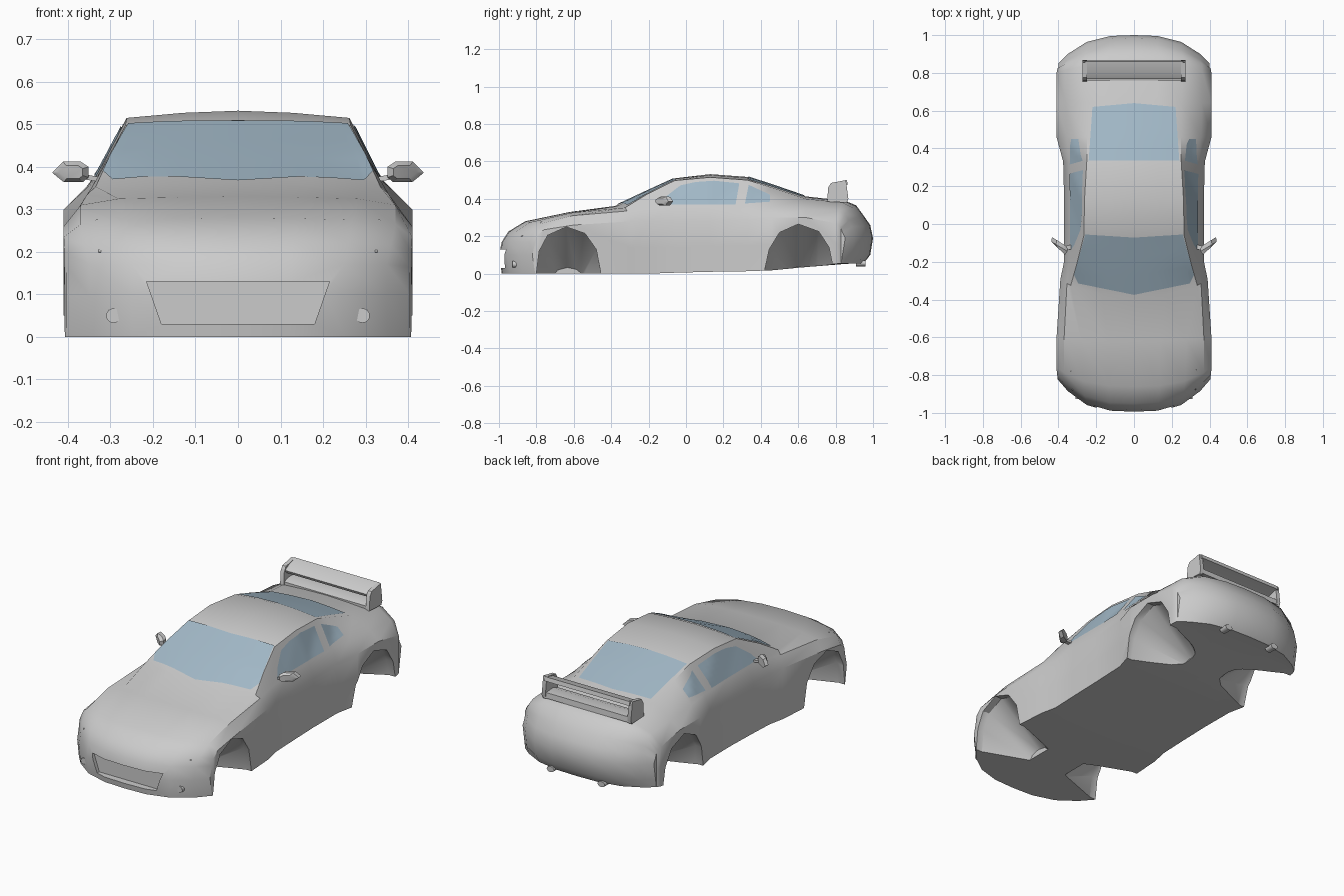
import bpy, bmesh
from mathutils import Vector
from mathutils.bvhtree import BVHTree

if "Cube" in bpy.data.objects:
    bpy.data.objects.remove(bpy.data.objects["Cube"])

glass = bpy.data.materials.new("glass")
glass.diffuse_color = (0.36, 0.48, 0.57, 1)
glass.use_nodes = True
glass.node_tree.nodes["Principled BSDF"].inputs["Base Color"].default_value = glass.diffuse_color


def make(name, verts, faces, mat=None, smooth=True):
    bm = bmesh.new()
    vs = [bm.verts.new(v) for v in verts]
    for f in faces:
        bm.faces.new([vs[i] for i in f])
    bmesh.ops.remove_doubles(bm, verts=bm.verts, dist=1e-5)
    bmesh.ops.recalc_face_normals(bm, faces=bm.faces)
    me = bpy.data.meshes.new(name)
    bm.to_mesh(me)
    bm.free()
    ob = bpy.data.objects.new(name, me)
    bpy.context.collection.objects.link(ob)
    if mat:
        me.materials.append(mat)
    if smooth:
        shade(ob)
    return ob


def shade(ob):
    bpy.ops.object.select_all(action='DESELECT')
    ob.select_set(True)
    bpy.context.view_layer.objects.active = ob
    bpy.ops.object.shade_smooth_by_angle(angle=0.6)


def loft(name, rings, caps=True, smooth=True):
    """Bridge closed rings of equal length."""
    n = len(rings[0])
    verts = [v for r in rings for v in r]
    faces = [(k * n + i, k * n + (i + 1) % n, (k + 1) * n + (i + 1) % n, (k + 1) * n + i)
             for k in range(len(rings) - 1) for i in range(n)]
    if caps:
        faces += [tuple(range(n)), tuple(range((len(rings) - 1) * n, len(rings) * n))]
    return make(name, verts, faces, smooth=smooth)


# Body cross-sections: y, plan sweep, floor z, half width, shoulder z,
# belt x, belt z, roof edge x, roof edge z, centre top z
stations = [
    (-.985, .185, 0, .405, .165, .35, .17, .25, .17, .17),
    (-.95, .155, 0, .408, .20, .36, .215, .26, .223, .225),
    (-.86, .10, 0, .41, .235, .37, .265, .27, .275, .28),
    (-.62, .02, 0, .41, .26, .37, .31, .28, .325, .33),
    (-.38, .10, 0, .39, .28, .355, .335, .335, .353, .362),
    (-.22, .03, 0, .37, .28, .345, .35, .302, .425, .437),
    (-.06, 0, .005, .37, .28, .34, .36, .265, .498, .51),
    (.13, 0, .01, .37, .28, .34, .36, .262, .515, .532),
    (.33, 0, .013, .375, .29, .345, .36, .25, .50, .517),
    (.46, 0, .018, .41, .30, .355, .355, .25, .46, .475),
    (.64, 0, .035, .41, .30, .36, .345, .25, .40, .413),
    (.85, -.05, .052, .41, .27, .36, .335, .26, .38, .39),
    (.91, -.09, .055, .405, .255, .36, .32, .26, .355, .365),
    (.95, -.13, .055, .40, .24, .35, .285, .25, .305, .31),
    (.985, -.16, .10, .40, .22, .35, .25, .25, .255, .26)]


def ring(s, flat=None, y=None):
    y0, sw, zb, w, zs, xb, zbelt, xr, zr, zt = s
    half = [(0, zb), (xr / 2, zb), (xr, zb), (xb, zb), (w, zb), (w, (zb + zs) / 2), (w, zs),
            (xb, zbelt), (xr, zr), (xr / 2, zt - .3 * (zt - zr)), (0, zt)]
    pts = half + [(-x, z) for x, z in half[-2:0:-1]]
    return [(x, (y0 if y is None else y) + sw * (abs(x) / .41) ** 3, z if flat is None else flat)
            for x, z in pts]


rings = [ring(stations[0], .1, -1)] + [ring(s) for s in stations] + [ring(stations[-1], .19, 1)]
body = loft("car_body", rings, caps=False)
bm = bmesh.new()
bm.from_mesh(body.data)
tree = BVHTree.FromBMesh(bm)
bm.free()


def project(p, axis, side):
    """Drop a 2D point onto the body along an axis, just above the surface."""
    p = list(p)
    p.insert(axis, side * 3)
    d = Vector((0, 0, 0))
    d[axis] = -side
    loc, nor, _, _ = tree.ray_cast(Vector(p), d)
    return loc - d * .004


def panel(name, a, b, axis, side, mat=None, k=4, rows=6):
    """Surface-hugging patch between two point chains."""
    def dense(c):
        out = [Vector(c[0])]
        for p, q in zip(c, c[1:]):
            out += [Vector(p).lerp(Vector(q), (i + 1) / k) for i in range(k)]
        return out
    a, b = dense(a), dense(b)
    n = len(a)
    verts = [project(a[i].lerp(b[i], r / rows), axis, side) for r in range(rows + 1) for i in range(n)]
    faces = [(r * n + i, r * n + i + 1, (r + 1) * n + i + 1, (r + 1) * n + i)
             for r in range(rows) for i in range(n - 1)]
    return make(name, verts, faces, mat)


# Windows
panel("windscreen", [(-.318, -.27), (-.295, -.315), (0, -.375), (.295, -.315), (.318, -.27)],
      [(-.258, -.055), (-.235, -.057), (0, -.072), (.235, -.057), (.258, -.055)], 2, 1, glass)
panel("rear_window", [(-.24, .335), (0, .335), (.24, .335)],
      [(-.22, .62), (0, .64), (.22, .62)], 2, 1, glass)
for s, tag in ((1, "right"), (-1, "left")):
    panel("door_window_" + tag, [(-.14, .372), (-.07, .37), (.05, .37), (.15, .37), (.265, .37)],
          [(-.11, .41), (-.03, .472), (.05, .49), (.15, .497), (.285, .483)], 0, s, glass)
    panel("quarter_window_" + tag, [(.315, .375), (.45, .385)],
          [(.335, .475), (.45, .422)], 0, s, glass)


# Wheel arches and grille recess are cut from the body
arches = [(-.63, [(-.80, -.06), (-.80, 0), (-.785, .12), (-.74, .205), (-.64, .25), (-.54, .215),
                  (-.48, .13), (-.455, 0), (-.455, -.06)]),
          (.60, [(.415, -.06), (.42, .015), (.445, .13), (.5, .22), (.6, .265), (.71, .225),
                 (.765, .14), (.785, .04), (.785, -.06)])]
cutters = []
for s in (1, -1):
    for yc, prof in arches:
        cutters.append(loft("arch_cutter", [
            [(s * x, yc + (y - yc) * f, -.06 + (z + .06) * g) for y, z in prof]
            for x, f, g in ((.5, 1, 1), (.37, 1, 1), (.12, .5, .3))]))
grille = [(-.215, .13), (.215, .13), (.18, .03), (-.18, .03)]
cutters.append(loft("grille_cutter", [[(x, y, z) for x, z in grille] for y in (-1.1, -.95)]))
for c in cutters:
    c.hide_render = True
    m = body.modifiers.new("cut", 'BOOLEAN')
    m.operation, m.solver, m.object = 'DIFFERENCE', 'EXACT', c
    bpy.context.view_layer.objects.active = body
    bpy.ops.object.modifier_apply(modifier=m.name)
    bpy.data.objects.remove(c)
shade(body)


# Rear wing: two blades between end plates
def bar(name, prof, x0, x1):
    return loft(name, [[(x, y, z) for y, z in prof] for x in (x0, x1)])


bar("wing_upper_blade", [(.768, .465), (.80, .485), (.86, .50), (.865, .478), (.81, .465), (.775, .45)], -.26, .26)
bar("wing_lower_blade", [(.76, .405), (.80, .418), (.862, .415), (.865, .385), (.76, .385)], -.26, .26)
for s, tag in ((1, "right"), (-1, "left")):
    bar("wing_end_plate_" + tag, [(.755, .385), (.76, .46), (.775, .485), (.855, .50), (.868, .40), (.86, .38)],
        s * .25, s * .272)

    # Door mirror: swept faceted housing with a short stalk
    outline = [(.352, .375), (.365, .364), (.41, .364), (.437, .386), (.412, .412), (.37, .412), (.352, .4)]
    loft("mirror_" + tag, [[(s * (.39 + (x - .39) * f), -.14 + (x - .352) * .6 + dy, .388 + (z - .388) * f)
                            for x, z in outline] for dy, f in ((-.022, .65), (-.005, 1), (.02, .95))])
    loft("mirror_stalk_" + tag, [[(s * x, y + dy, z + dz) for dy, dz in
                                  ((-.012, -.006), (.012, -.006), (.012, .006), (-.012, .006))]
                                 for x, y, z in ((.325, -.12, .37), (.37, -.13, .378))])

    # Headlamp slit
    lamp = [project((s * x, z), 1, -1) for x, z in
            ((.322, .2), (.328, .2), (.335, .275), (.329, .278))]
    loft("headlamp_fin_" + tag, [lamp, [p + Vector((0, .02, -.01)) for p in lamp]])

    # Fog lamp and exhaust tip
    for name, x, y, z, r, d in (("fog_lamp_", .293, None, .05, .017, .02),
                                ("exhaust_tip_", .155, .935, .055, .022, .05)):
        if y is None:
            y = project((s * x, z), 1, -1).y + .006
        bm = bmesh.new()
        bmesh.ops.create_cone(bm, cap_ends=True, segments=16, radius1=r, radius2=r, depth=d)
        for v in bm.verts:
            v.co = (v.co.x + s * x, v.co.z + y, v.co.y * (.7 if d > .03 else 1) + z)
        bmesh.ops.recalc_face_normals(bm, faces=bm.faces)
        me = bpy.data.meshes.new(name + tag)
        bm.to_mesh(me)
        bm.free()
        ob = bpy.data.objects.new(name + tag, me)
        bpy.context.collection.objects.link(ob)
        shade(ob)
